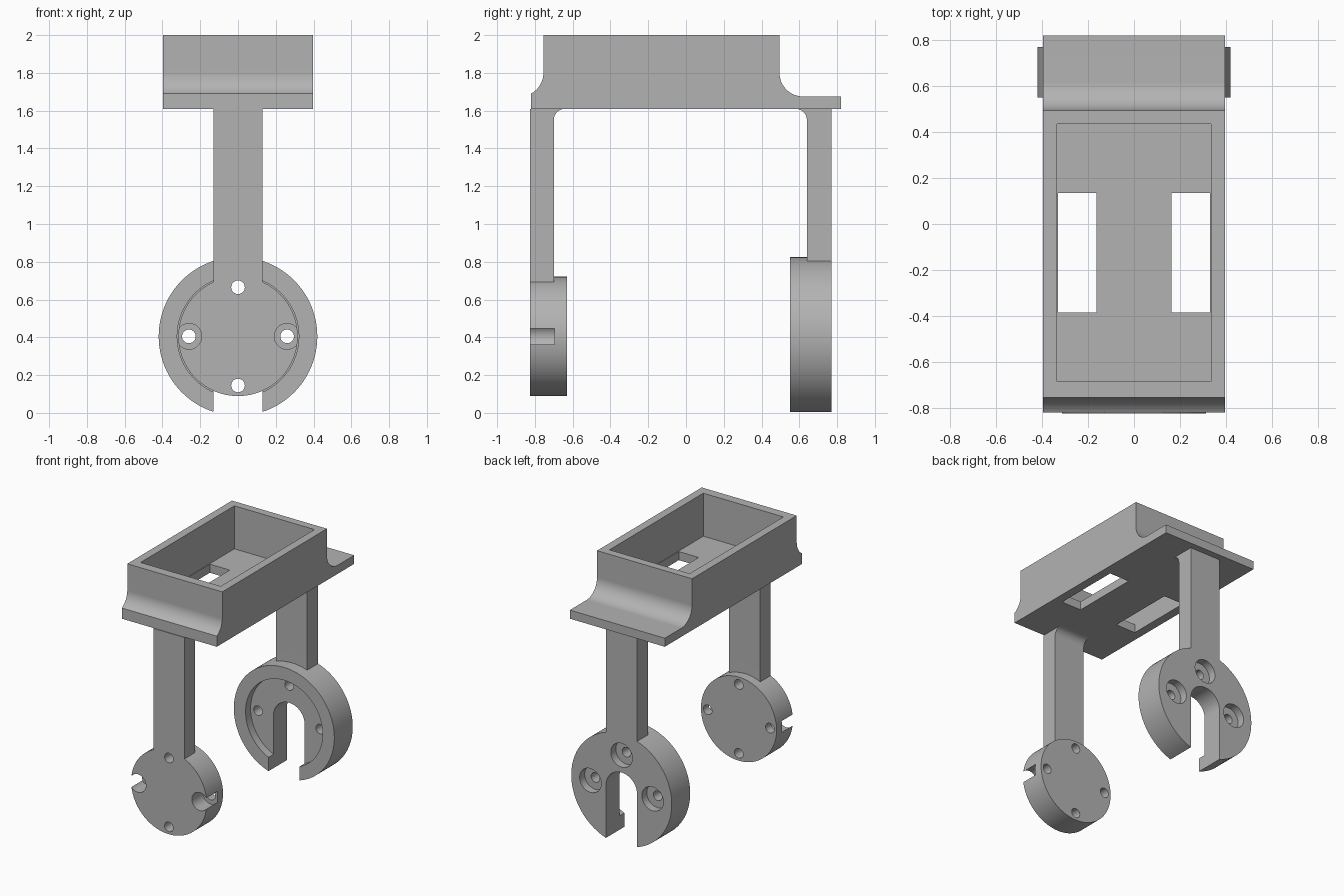
import bpy
import bmesh
from math import cos, sin, pi
from mathutils import Vector

if "Cube" in bpy.data.objects:
    bpy.data.objects.remove(bpy.data.objects["Cube"], do_unlink=True)

grey = bpy.data.materials.new("plain grey")
grey.use_nodes = True
grey.diffuse_color = (0.45, 0.45, 0.45, 1)
grey.node_tree.nodes["Principled BSDF"].inputs["Base Color"].default_value = grey.diffuse_color

HUB_Z = 0.405      # height of both mounting discs
BOLT = 0.26        # bolt circle radius
HALF_LEG = 0.13


def arc(cx, cz, r, start, end, steps=16):
    """Points on an arc, angles in units of pi."""
    angles = [pi * (start + (end - start) * i / steps) for i in range(steps + 1)]
    return [(cx + r * cos(a), cz + r * sin(a)) for a in angles]


def prism(name, profile, axis, low, high):
    """Extrude a profile along x (profile is y, z) or along y (profile is x, z)."""
    def place(p, t):
        return Vector((t, p[0], p[1])) if axis == "x" else Vector((p[0], t, p[1]))
    bm = bmesh.new()
    face = bm.faces.new([bm.verts.new(place(p, low)) for p in profile])
    new = bmesh.ops.extrude_face_region(bm, geom=[face])["geom"]
    shift = place((0, 0), high - low)
    bmesh.ops.translate(bm, vec=shift, verts=[v for v in new if isinstance(v, bmesh.types.BMVert)])
    bmesh.ops.recalc_face_normals(bm, faces=bm.faces)
    mesh = bpy.data.meshes.new(name)
    bm.to_mesh(mesh)
    bm.free()
    mesh.materials.append(grey)
    obj = bpy.data.objects.new(name, mesh)
    bpy.context.collection.objects.link(obj)
    return obj


def box(name, x0, x1, y0, y1, z0, z1):
    return prism(name, [(y0, z0), (y1, z0), (y1, z1), (y0, z1)], "x", x0, x1)


def disc(name, x, z, r, y0, y1, steps=96):
    return prism(name, arc(x, z, r, 0, 2, steps)[:-1], "y", y0, y1)


def activate(obj):
    bpy.ops.object.select_all(action="DESELECT")
    obj.select_set(True)
    bpy.context.view_layer.objects.active = obj


def combine(target, tool, operation="DIFFERENCE"):
    tool.hide_render = True
    mod = target.modifiers.new("combine", "BOOLEAN")
    mod.operation, mod.object, mod.solver = operation, tool, "EXACT"
    activate(target)
    bpy.ops.object.modifier_apply(modifier=mod.name)
    bpy.data.objects.remove(tool, do_unlink=True)


def finish(obj):
    activate(obj)
    bpy.ops.object.shade_smooth_by_angle(angle=pi / 6)
    mod = obj.modifiers.new("even shading", "WEIGHTED_NORMAL")
    mod.keep_sharp = True


# Tray: side profile with a concave sweep at each end, hollowed from the top
profile = [(-0.82, 1.61), (0.82, 1.61), (0.82, 1.675)]
profile += arc(0.62, 1.80, 0.125, 1.5, 1.0)
profile += [(0.495, 2.0), (-0.755, 2.0)]
profile += arc(-0.88, 1.80, 0.125, 2.0, 1.66)
tray = prism("tray", profile, "x", -0.397, 0.397)
combine(tray, box("cavity", -0.335, 0.335, -0.685, 0.435, 1.675, 2.2))
for side in (-1, 1):
    x0, x1 = sorted((side * 0.163, side * 0.33))
    combine(tray, box("floor_slot", x0, x1, -0.385, 0.135, 1.5, 1.75))
finish(tray)


def leg(name, outer, inner, bottom, toward):
    """Straight leg with a fillet under the tray on its inner face."""
    r = 0.06
    if toward > 0:
        curve = arc(inner + r, 1.61 - r, r, 1.0, 0.5, 10)
    else:
        curve = arc(inner - r, 1.61 - r, r, 0.0, 0.5, 10)
    shape = [(outer, bottom), (inner, bottom)] + curve + [(outer, 1.61)]
    return prism(name, shape, "x", -HALF_LEG, HALF_LEG)


# Front arm: leg and solid disc with four bolt holes
front_arm = leg("front_arm", -0.825, -0.70, 0.5, 1)
combine(front_arm, disc("front_disc", 0, HUB_Z, 0.316, -0.825, -0.63), "UNION")
for dx, dz in ((0, 1), (0, -1), (1, 0), (-1, 0)):
    x, z = dx * BOLT, HUB_Z + dz * BOLT
    combine(front_arm, disc("bolt_hole", x, z, 0.036, -1, -0.5, 32))
    if dx:
        combine(front_arm, disc("counterbore", x, z, 0.068, -1, -0.695, 48))
finish(front_arm)

# Back arm: leg and larger recessed ring, open at the bottom
back_arm = leg("back_arm", 0.77, 0.64, 0.6, -1)
combine(back_arm, disc("back_disc", 0, HUB_Z, 0.42, 0.55, 0.77), "UNION")
combine(back_arm, disc("recess", 0, HUB_Z, 0.322, 0.4, 0.61))
opening = arc(0, HUB_Z, HALF_LEG, 0, 1, 32) + [(-HALF_LEG, -0.2), (HALF_LEG, -0.2)]
combine(back_arm, prism("shaft_opening", opening, "y", 0.4, 0.9))
for dx, dz in ((0, 1), (1, 0), (-1, 0)):
    x, z = dx * BOLT, HUB_Z + dz * BOLT
    combine(back_arm, disc("bolt_hole", x, z, 0.036, 0.4, 0.9, 32))
    combine(back_arm, disc("counterbore", x, z, 0.09, 0.71, 0.9, 48))
finish(back_arm)
